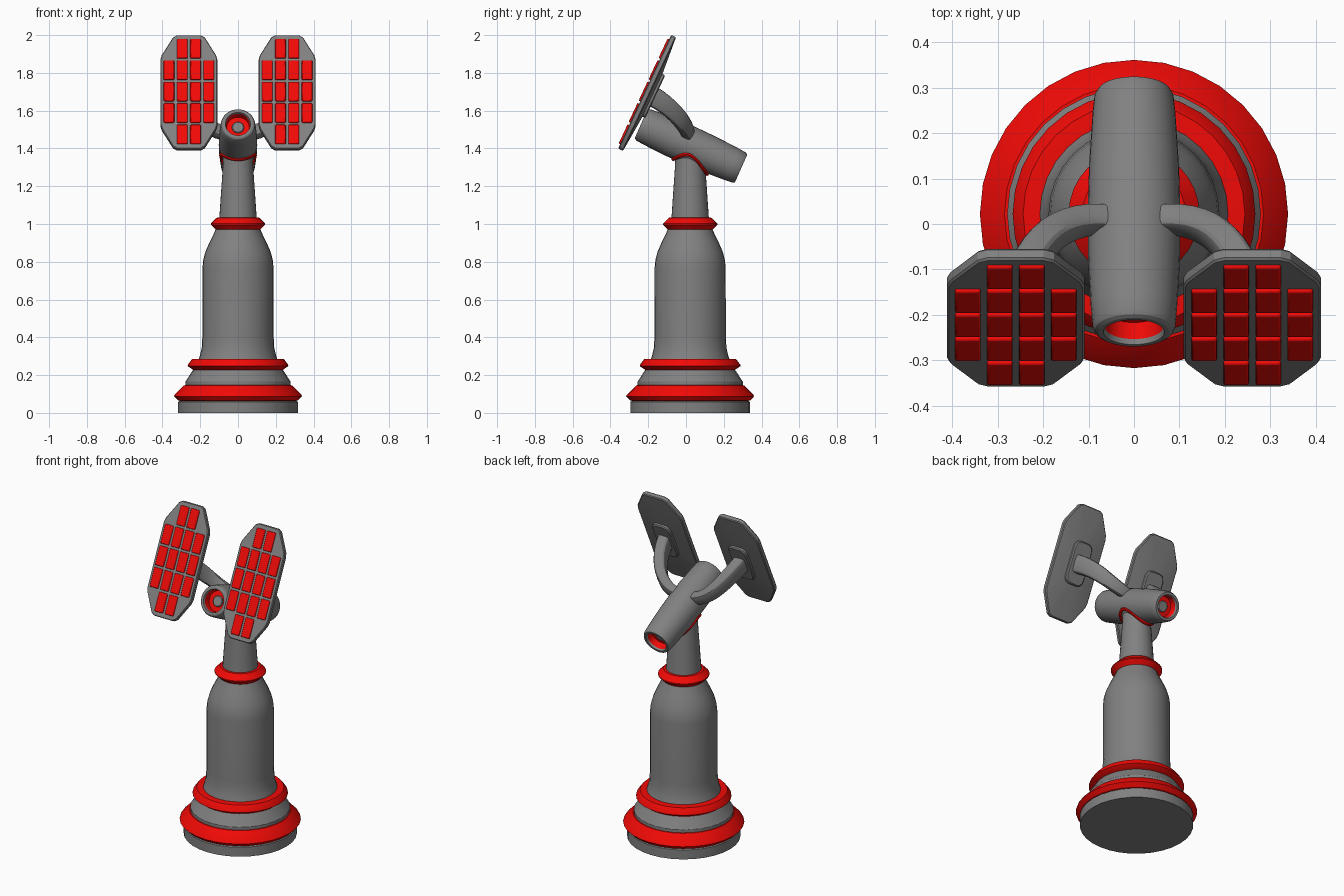
import bpy, bmesh, math
from mathutils import Matrix, Vector

if "Cube" in bpy.data.objects:
    bpy.data.objects.remove(bpy.data.objects["Cube"])

red = bpy.data.materials.new("red")
red.diffuse_color = (0.88, 0.003, 0.002, 1)
red.use_nodes = True
red.node_tree.nodes["Principled BSDF"].inputs["Base Color"].default_value = red.diffuse_color
grey = bpy.data.materials.new("dark_grey")
grey.diffuse_color = (0.22, 0.22, 0.22, 1)
grey.use_nodes = True
grey.node_tree.nodes["Principled BSDF"].inputs["Base Color"].default_value = grey.diffuse_color
CY = 0.022                      # y of the column axis
TILT = math.radians(24)         # barrel pitch


def finish(name, bm, mat=grey, matrix=None, mirror=False, bevel=0):
    bmesh.ops.recalc_face_normals(bm, faces=bm.faces)
    if matrix:
        bm.transform(matrix)
    me = bpy.data.meshes.new(name)
    bm.to_mesh(me)
    bm.free()
    ob = bpy.data.objects.new(name, me)
    bpy.context.collection.objects.link(ob)
    me.materials.append(mat)
    if bevel:
        m = ob.modifiers.new("bevel", "BEVEL")
        m.width, m.segments, m.limit_method = bevel, 2, "ANGLE"
    if mirror:
        ob.modifiers.new("mirror", "MIRROR")
    bpy.context.view_layer.objects.active = ob
    ob.select_set(True)
    bpy.ops.object.shade_smooth_by_angle(angle=math.radians(30))
    ob.select_set(False)
    return ob


def loft(bm, rings, cap=True, closed=False):
    vs = [[bm.verts.new(p) for p in r] for r in rings]
    n = len(vs[0])
    pairs = list(zip(vs, vs[1:])) + ([(vs[-1], vs[0])] if closed else [])
    for a, b in pairs:
        for i in range(n):
            j = (i + 1) % n
            bm.faces.new((a[i], a[j], b[j], b[i]))
    if cap and not closed:
        bm.faces.new(vs[0])
        bm.faces.new(vs[-1])


def circle(r, z, n=32):
    return [(r * math.cos(2 * math.pi * i / n), r * math.sin(2 * math.pi * i / n), z)
            for i in range(n)]


def lathe(name, profile, mat=grey, matrix=None, cap=True):
    bm = bmesh.new()
    loft(bm, [circle(r, z) for r, z in profile], cap)
    return finish(name, bm, mat, matrix or Matrix.Translation((0, CY, 0)))


# Column: stacked turned parts
lathe("base_plinth", [(.317, 0), (.317, .058), (.29, .075)])
lathe("lower_red_ring", [(.29, .06), (.318, .066), (.339, .088), (.335, .096), (.285, .146), (.26, .148)], red)
lathe("base_step", [(.279, .14), (.279, .165), (.272, .175), (.240, .225), (.22, .235)])
lathe("middle_red_ring", [(.21, .224), (.238, .228), (.267, .248), (.265, .256), (.244, .284), (.2, .287)], red)
lathe("column_body", [(.209, .28), (.2, .31), (.192, .345), (.189, .40), (.188, .77), (.184, .81),
                      (.172, .855), (.150, .905), (.130, .945), (.115, .98)])
lathe("neck_red_ring", [(.10, .968), (.118, .970), (.144, .996), (.144, 1.002), (.113, 1.033), (.09, 1.034)], red)
lathe("neck", [(.10, 1.02), (.097, 1.06), (.091, 1.15), (.084, 1.25), (.08, 1.31), (.078, 1.37)])

# Barrel with a recess at each end
BC = Vector((0, -.238, 1.53))
L = .58
barrel_m = Matrix.Translation(BC) @ Matrix.Rotation(math.pi / 2 - TILT, 4, "X")
lathe("barrel", [(.064, -.012), (.067, 0), (.078, 0), (.086, -.005), (.091, -.015), (.095, -.06), (.101, -.17),
                 (.102, -.28), (.099, -.40), (.091, -.53), (.087, -L + .012), (.080, -L),
                 (.066, -L), (.062, -L + .012)], matrix=barrel_m, cap=False)
lathe("front_bore", [(.064, -.012), (.060, -.05), (.01, -.05)], red, barrel_m, cap=False)
lathe("front_bore_core", [(.032, -.055), (.032, -.046), (.028, -.042)], grey, barrel_m)
lathe("rear_bore", [(.062, -L + .012), (.058, -L + .05), (.01, -L + .05)], red, barrel_m, cap=False)
lathe("rear_bore_core", [(.032, -L + .055), (.032, -L + .046), (.028, -L + .042)], grey, barrel_m)

# Red collar following the saddle where neck meets barrel
bm = bmesh.new()
rings = []
for i in range(40):
    a = 2 * math.pi * i / 40
    x, y = .089 * math.cos(a), CY + .089 * math.sin(a)
    z = BC.z - (y - BC.y) * math.tan(TILT) - math.sqrt(.1 ** 2 - x * x) / math.cos(TILT)
    rings.append([Vector((x, y, z)) + .011 * (math.cos(b) * Vector((math.cos(a), math.sin(a), 0))
                  + math.sin(b) * Vector((0, 0, 1)))
                  for b in (k * math.pi / 4 for k in range(8))])
loft(bm, rings, closed=True)
finish("neck_collar", bm, red)

# Panels, tilted back 25 degrees; local +z is the panel front
PC = Vector((.26, -.219, 1.70))
panel_m = Matrix.Translation(PC) @ Matrix.Rotation(math.radians(65), 4, "X")


def octagon(w, h, cw, ch, z, cut=.014):
    q = [(w, -ch), (w, ch), (cw, h), (-cw, h), (-w, ch), (-w, -ch), (-cw, -h), (cw, -h)]
    out = []
    for i, p in enumerate(q):       # soften every corner with two points
        for o in (q[i - 1], q[(i + 1) % 8]):
            d = Vector((o[0] - p[0], o[1] - p[1]))
            s = min(cut, d.length * .25) / d.length
            out.append((p[0] + d.x * s, p[1] + d.y * s, z))
    return out


bm = bmesh.new()
loft(bm, [octagon(.147, .328, .075, .202, 0), octagon(.151, .332, .077, .203, -.005),
          octagon(.151, .332, .077, .203, -.024), octagon(.146, .327, .075, .201, -.029),
          octagon(.055, .12, .03, .09, -.046)])
finish("panels", bm, grey, panel_m, mirror=True)

bm = bmesh.new()
loft(bm, [octagon(.062, .125, .04, .10, -.03), octagon(.062, .125, .04, .10, -.056),
          octagon(.056, .119, .036, .096, -.062)])
finish("panel_mounts", bm, grey, panel_m, mirror=True)

# Red cells: 4 columns by 5 rows without the corners
bm = bmesh.new()
for c in range(4):
    for r in range(5):
        if c in (0, 3) and r in (0, 4):
            continue
        bmesh.ops.create_cube(bm, size=1, matrix=Matrix.Translation(((c - 1.5) * .0703, (r - 2) * .125, .001))
                              @ Matrix.Diagonal((.056, .112, .016, 1)))
finish("panel_cells", bm, red, panel_m, mirror=True, bevel=.005)

# Curved arms from barrel to panel mounts
P = [Vector(p) for p in ((.055, .010, 1.475), (.165, .015, 1.49), (.232, -.04, 1.60), (.26, -.175, 1.675))]
bm = bmesh.new()
rings = []
for i in range(13):
    t = i / 12
    u = 1 - t
    pos = u**3 * P[0] + 3*u*u*t * P[1] + 3*u*t*t * P[2] + t**3 * P[3]
    tan = (u*u * (P[1] - P[0]) + 2*u*t * (P[2] - P[1]) + t*t * (P[3] - P[2])).normalized()
    side = tan.cross(Vector((0, .42, .906))).normalized()
    up = side.cross(tan)
    hw, hh = .028 + .010 * t, .032 + .022 * t
    ring = []
    for k in range(16):         # rounded rectangle section
        ca, sa = math.cos(k * math.pi / 8), math.sin(k * math.pi / 8)
        ring.append(pos + side * hw * math.copysign(abs(ca) ** .5, ca)
                    + up * hh * math.copysign(abs(sa) ** .5, sa))
    rings.append(ring)
loft(bm, rings)
finish("arms", bm, grey, mirror=True)
